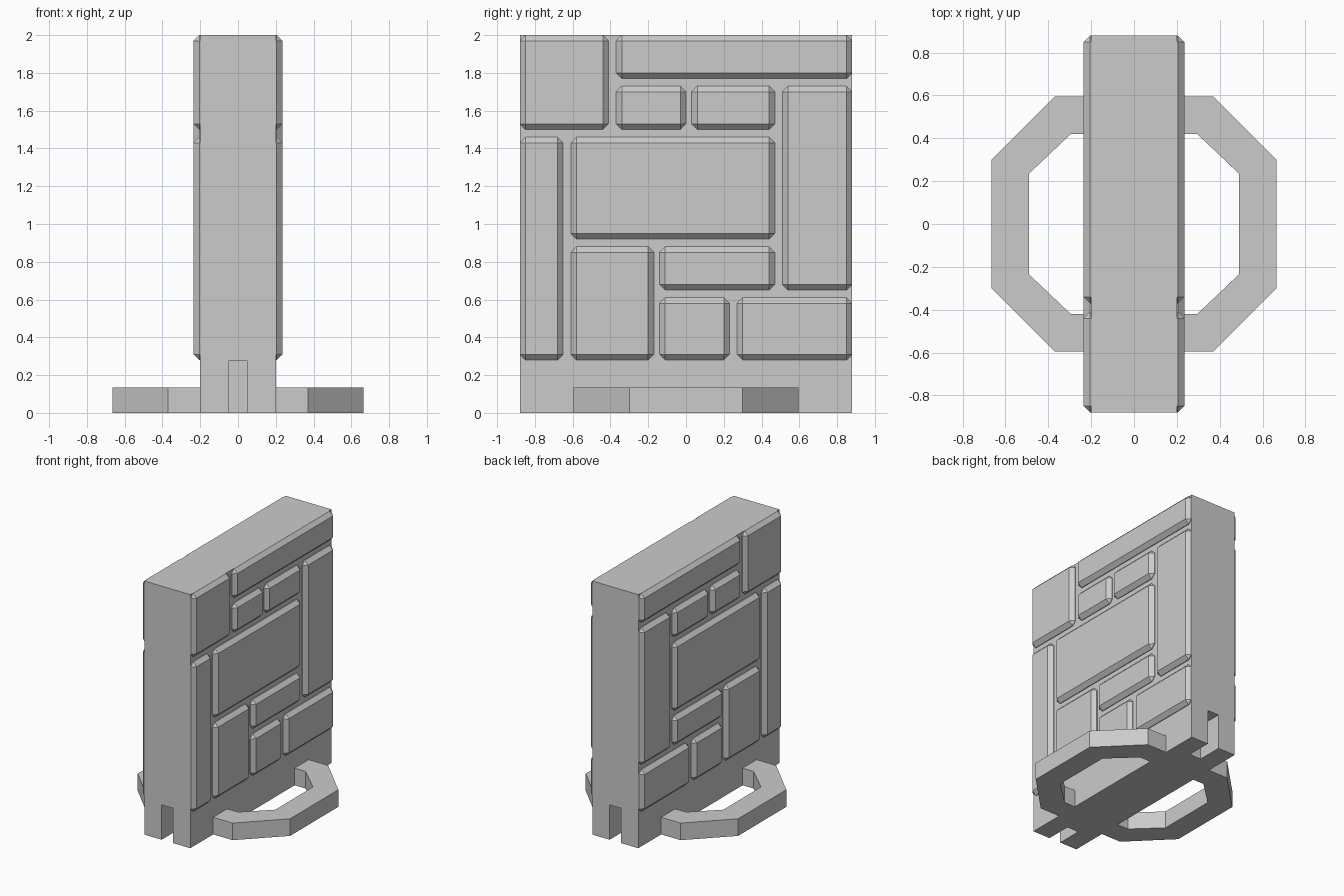
import bpy
import bmesh

old = bpy.data.objects.get("Cube")
if old:
    bpy.data.objects.remove(old, do_unlink=True)

stone = bpy.data.materials.new("stone_grey")
stone.use_nodes = True
colour = (0.6, 0.6, 0.6, 1)
stone.diffuse_color = colour
stone.node_tree.nodes["Principled BSDF"].inputs["Base Color"].default_value = colour

HALF_X, HALF_Y, HEIGHT = 0.2, 0.88, 2.0   # wall core
RELIEF, CHAMFER = 0.035, 0.03             # raised stones


def finish(bm, name):
    bmesh.ops.recalc_face_normals(bm, faces=bm.faces)
    mesh = bpy.data.meshes.new(name)
    bm.to_mesh(mesh)
    bm.free()
    mesh.materials.append(stone)
    obj = bpy.data.objects.new(name, mesh)
    bpy.context.collection.objects.link(obj)
    return obj


def box(bm, low, high):
    verts = bmesh.ops.create_cube(bm, size=1)["verts"]
    for v in verts:
        for i in range(3):
            v.co[i] = high[i] if v.co[i] > 0 else low[i]


def mirror_x(obj):
    mod = obj.modifiers.new("other_side", 'MIRROR')
    mod.use_axis[0] = True
    mod.use_mirror_merge = False


# Wall core with a slot in the foot of each end
bm = bmesh.new()
box(bm, (-HALF_X, -HALF_Y, 0), (HALF_X, HALF_Y, HEIGHT))
core = finish(bm, "wall_core")

bm = bmesh.new()
for side in (-1, 1):
    ys = sorted((side * (HALF_Y - 0.2), side * (HALF_Y + 0.1)))
    box(bm, (-0.05, ys[0], -0.1), (0.05, ys[1], 0.275))
cutter = finish(bm, "slot_cutter")
cutter.hide_render = True

cut = core.modifiers.new("slots", 'BOOLEAN')
cut.operation = 'DIFFERENCE'
cut.solver = 'EXACT'
cut.object = cutter
bpy.context.view_layer.objects.active = core
bpy.ops.object.modifier_apply(modifier=cut.name)
bpy.data.objects.remove(cutter, do_unlink=True)

# Chamfered stones: y start, y end, z start, z end
stones = [
    (-0.88, -0.41, 1.5, 2), (-0.37, 0.88, 1.77, 2),
    (-0.37, 0, 1.5, 1.73), (0.03, 0.47, 1.5, 1.73),
    (0.51, 0.88, 0.65, 1.73), (-0.88, -0.65, 0.28, 1.46),
    (-0.61, 0.47, 0.92, 1.46), (-0.61, -0.17, 0.28, 0.88),
    (-0.14, 0.47, 0.65, 0.88), (-0.14, 0.23, 0.28, 0.61),
    (0.27, 0.88, 0.28, 0.61),
]
for number, (y0, y1, z0, z1) in enumerate(stones, 1):
    bm = bmesh.new()
    box(bm, (HALF_X, y0, z0), (HALF_X + RELIEF, y1, z1))
    # Remove the hidden back, then chamfer the remaining edges
    hidden = [f for f in bm.faces if all(v.co.x < HALF_X + 0.01 for v in f.verts)]
    bmesh.ops.delete(bm, geom=hidden, context='FACES_ONLY')
    edges = [e for e in bm.edges if len(e.link_faces) == 2]
    bmesh.ops.bevel(bm, geom=edges, offset=CHAMFER, segments=1,
                    affect='EDGES', clamp_overlap=True)
    mirror_x(finish(bm, f"wall_stone_{number}"))

# Half-octagon foot loop on each side
outer = [(HALF_X, 0.595), (0.37, 0.595), (0.665, 0.3)]
inner = [(HALF_X, 0.42), (0.295, 0.42), (0.49, 0.235)]
outer += [(x, -y) for x, y in reversed(outer)]
inner += [(x, -y) for x, y in reversed(inner)]
bm = bmesh.new()
out_v = [bm.verts.new((x, y, 0)) for x, y in outer]
in_v = [bm.verts.new((x, y, 0)) for x, y in inner]
for i in range(len(outer) - 1):
    bm.faces.new((out_v[i], out_v[i + 1], in_v[i + 1], in_v[i]))
grown = bmesh.ops.extrude_face_region(bm, geom=bm.faces[:], use_keep_orig=True)
for v in grown["geom"]:
    if isinstance(v, bmesh.types.BMVert):
        v.co.z = 0.135
mirror_x(finish(bm, "foot_loop"))
